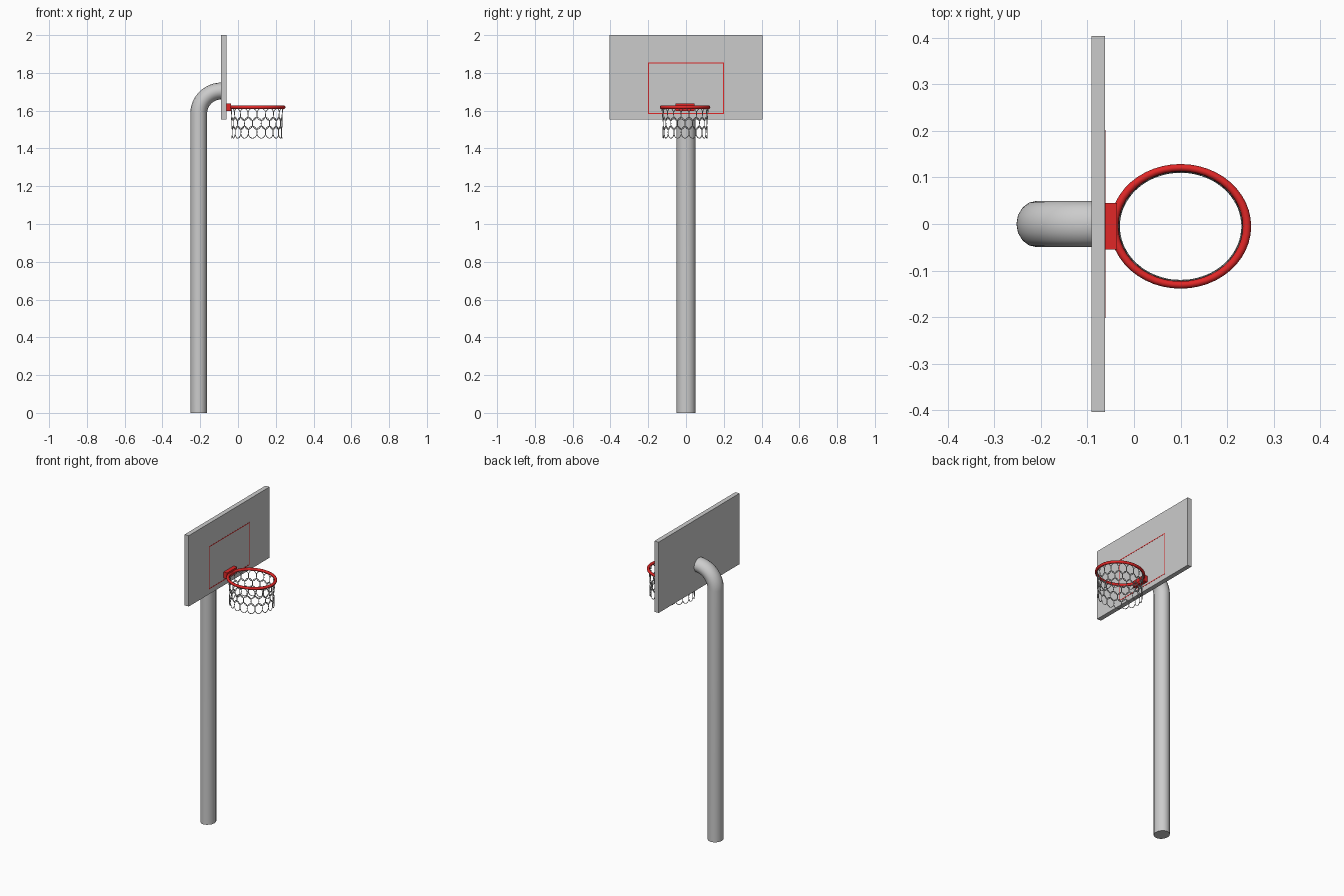
import bpy
from math import sin, cos, pi, radians

if "Cube" in bpy.data.objects:
    bpy.data.objects.remove(bpy.data.objects["Cube"])

red = bpy.data.materials.new("red_paint")
red.diffuse_color = (0.75, 0.02, 0.02, 1)
red.use_nodes = True
red.node_tree.nodes["Principled BSDF"].inputs["Base Color"].default_value = red.diffuse_color


def box(name, lo, hi, mat=None):
    bpy.ops.mesh.primitive_cube_add(size=1, location=[(a + b) / 2 for a, b in zip(lo, hi)])
    ob = bpy.context.object
    ob.name = name
    ob.scale = [b - a for a, b in zip(lo, hi)]
    if mat:
        ob.data.materials.append(mat)
    return ob


def tubes(name, paths, radius, res, closed):
    """Sweep a round section along each path and turn the result into a mesh."""
    cu = bpy.data.curves.new(name, 'CURVE')
    cu.dimensions = '3D'
    cu.bevel_depth = radius
    cu.bevel_resolution = res
    cu.use_fill_caps = not closed
    for path in paths:
        sp = cu.splines.new('POLY')
        sp.points.add(len(path) - 1)
        for p, co in zip(sp.points, path):
            p.co = (*co, 1)
        sp.use_cyclic_u = closed
    ob = bpy.data.objects.new(name, cu)
    bpy.context.collection.objects.link(ob)
    bpy.ops.object.select_all(action='DESELECT')
    ob.select_set(True)
    bpy.context.view_layer.objects.active = ob
    bpy.ops.object.convert(target='MESH')
    ob = bpy.context.object
    bpy.ops.object.shade_smooth_by_angle(angle=radians(40))
    return ob


# Pole: straight post with a quarter bend into the back of the board
BEND = 0.12
path = [(-0.208, 0, 0)]
for i in range(17):
    a = pi / 2 * i / 16
    path.append((-0.088 - BEND * cos(a), 0, 1.584 + BEND * sin(a)))
pole = tubes("pole", [path], 0.0445, 6, False)
pole.scale.y = 1.12

# Backboard
box("backboard", (-0.091, -0.404, 1.552), (-0.062, 0.404, 2.0))

# Target rectangle painted on the board
W, X0, X1 = 0.005, -0.0625, -0.0612
Y, Z0, Z1 = 0.202, 1.583, 1.854
for s, side in ((-1, "left"), (1, "right")):
    a, b = sorted((s * Y, s * (Y - W)))
    box("target_line_" + side, (X0, a, Z0), (X1, b, Z1), red)
box("target_line_bottom", (X0, -Y, Z0), (X1, Y, Z0 + W), red)
box("target_line_top", (X0, -Y, Z1 - W), (X1, Y, Z1), red)

# Rim bracket
box("rim_bracket", (-0.062, -0.055, 1.599), (-0.037, 0.045, 1.638), red)

# Oval rim
CX, CY, SY = 0.1, -0.005, 0.883
bpy.ops.mesh.primitive_torus_add(major_segments=48, minor_segments=12, major_radius=0.1425,
                                 minor_radius=0.009, location=(CX, CY, 1.618))
rim = bpy.context.object
rim.name = "rim"
rim.scale.y = SY
rim.data.materials.append(red)
bpy.ops.object.shade_smooth_by_angle(angle=radians(40))

# Net: three staggered rows of interlocking oval loops
COUNT, HALF_H, STEP = 18, 0.032, 0.047
loops = []
for row in range(3):
    zc = 1.58 - row * STEP
    for k in range(COUNT):
        ac = 2 * pi * (k + 0.5 * (row % 2)) / COUNT
        loop = []
        for j in range(16):
            t = 2 * pi * j / 16
            z = zc + HALF_H * sin(t)
            f = (1.612 - z) / 0.158
            r = 0.139 - 0.012 * f * (1.5 - f)
            a = ac + pi / COUNT * 1.05 * cos(t)
            loop.append((CX + r * cos(a), CY + SY * r * sin(a), z))
        loops.append(loop)
tubes("net", loops, 0.002, 1, True)
